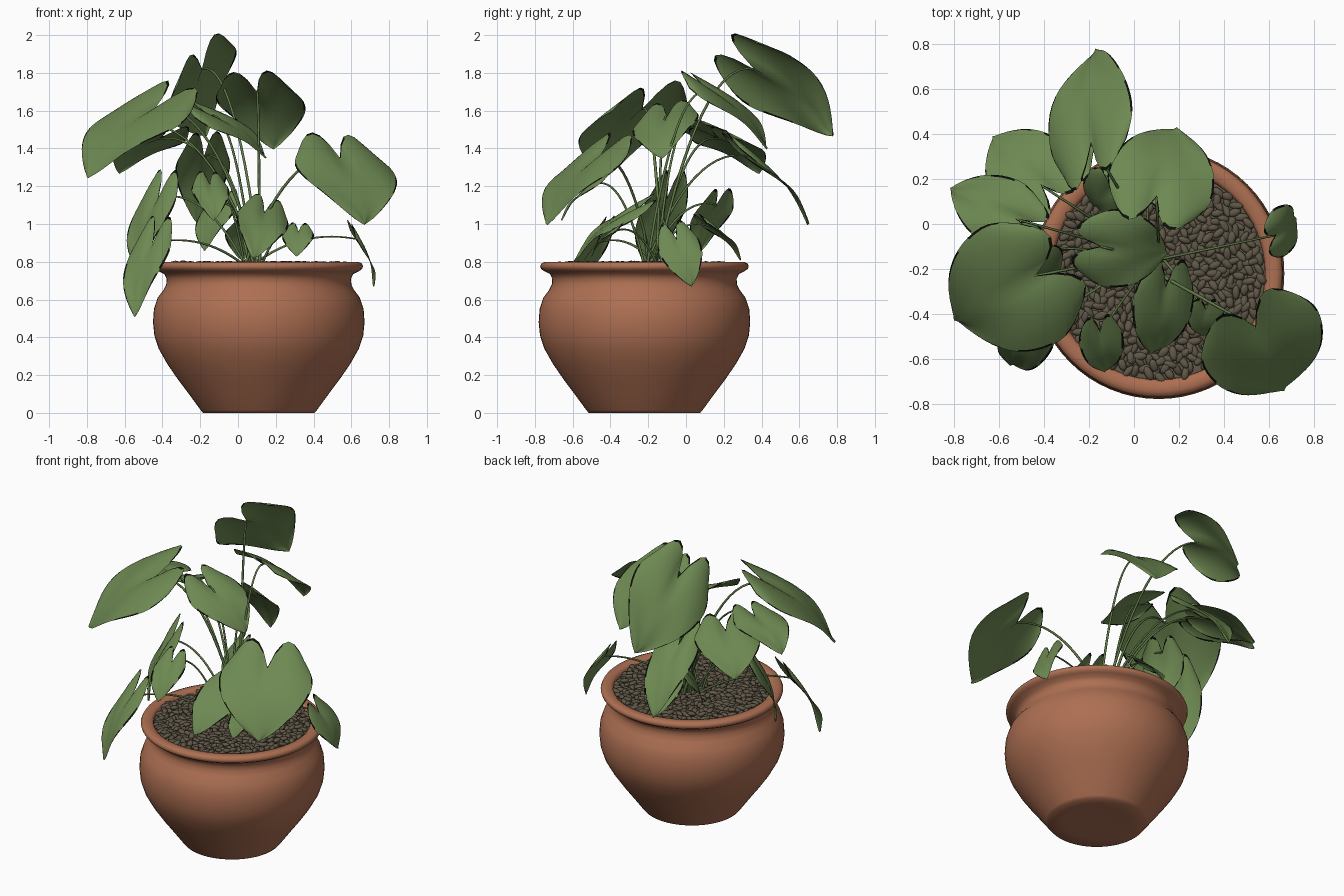
import bpy, bmesh, math, random
from math import sin, cos, pi, radians
from mathutils import Vector, Matrix

random.seed(4)
if "Cube" in bpy.data.objects:
    bpy.data.objects.remove(bpy.data.objects["Cube"])

POT_X, POT_Y = 0.11, -0.22


def material(name, rgb):
    m = bpy.data.materials.new(name)
    m.use_nodes = True
    m.diffuse_color = (*rgb, 1)
    bsdf = m.node_tree.nodes["Principled BSDF"]
    bsdf.inputs["Base Color"].default_value = (*rgb, 1)
    bsdf.inputs["Roughness"].default_value = 0.8
    return m


TERRACOTTA = material("terracotta", (0.42, 0.16, 0.085))
LEAF = material("leaf green", (0.155, 0.25, 0.085))
LEAF_EDGE = material("withered black edge", (0.004, 0.005, 0.003))
STEM = material("stem green", (0.12, 0.2, 0.065))
PEBBLE = material("brown pebble", (0.115, 0.095, 0.063))


def add_object(name, bm, *mats):
    me = bpy.data.meshes.new(name)
    bm.to_mesh(me)
    bm.free()
    ob = bpy.data.objects.new(name, me)
    bpy.context.collection.objects.link(ob)
    for m in mats:
        me.materials.append(m)
    for p in me.polygons:
        p.use_smooth = True
    return ob


# Pot: turned profile from the underside, over the rim and down inside
def lathe(name, profile, mat, segments=64):
    bm = bmesh.new()
    verts = [bm.verts.new((r, 0, z)) for r, z in profile]
    edges = [bm.edges.new(pair) for pair in zip(verts, verts[1:])]
    bmesh.ops.spin(bm, geom=verts + edges, cent=(0, 0, 0), axis=(0, 0, 1),
                   angle=2 * pi, steps=segments)
    bmesh.ops.remove_doubles(bm, verts=bm.verts, dist=0.0005)
    bmesh.ops.recalc_face_normals(bm, faces=bm.faces)
    add_object(name, bm, mat).location = (POT_X, POT_Y, 0)


lathe("pot", [
    (0, 0.004), (0.2, 0.004), (0.295, 0), (0.308, 0.015), (0.37, 0.1),
    (0.43, 0.18), (0.485, 0.26), (0.53, 0.34), (0.553, 0.41), (0.56, 0.48),
    (0.555, 0.55), (0.535, 0.61), (0.505, 0.65), (0.49, 0.68), (0.488, 0.71),
    (0.5, 0.735), (0.53, 0.75), (0.547, 0.762), (0.552, 0.777), (0.545, 0.792),
    (0.525, 0.8), (0.49, 0.797), (0.475, 0.785), (0.47, 0.74)], TERRACOTTA)
lathe("soil", [(0, 0.77), (0.474, 0.77)], PEBBLE)

# Pebbles: flattened ovals spread in a sunflower pattern
bm = bmesh.new()
COUNT = 560
for i in range(COUNT):
    r = 0.462 * math.sqrt((i + 0.5) / COUNT)
    a = i * pi * (3 - math.sqrt(5))
    spot = Vector((r * cos(a) + random.uniform(-0.008, 0.008),
                   r * sin(a) + random.uniform(-0.008, 0.008),
                   random.uniform(0.775, 0.79)))
    turn = Matrix.Rotation(random.uniform(0, pi), 4, "Z") @ \
        Matrix.Rotation(random.uniform(-0.35, 0.35), 4, "Y")
    size = Matrix.Diagonal((random.uniform(0.027, 0.037),
                            random.uniform(0.015, 0.019), 0.013, 1))
    bmesh.ops.create_icosphere(bm, subdivisions=2, radius=1,
                               matrix=Matrix.Translation(spot) @ turn @ size)
add_object("pebbles", bm, PEBBLE).location = (POT_X, POT_Y, 0)


# Leaf: heart-shaped blade with two lobes behind the stem joint
def leaf(name, base, tip, width, roll):
    base, tip = Vector(base), Vector(tip)
    axis = tip - base
    length = axis.length
    axis.normalize()
    side = axis.cross(Vector((0, 0, 1))).normalized()
    side = Matrix.Rotation(radians(roll), 3, axis) @ side
    up = side.cross(axis)
    # Even grid with a narrow strip along the outline
    rim = 0.009 / (width / 2)
    across = [-1] + [(1 - rim) * (j / 6 - 1) for j in range(13)] + [1]
    along = [0, 0.009 / length] + [i / 16 for i in range(1, 17)]
    bm = bmesh.new()
    grid = []
    for s in along:
        # Half width swells just past the joint, then narrows to a point
        half = width / 2 * (0.78 + 0.22 * sin(min(s / 0.25, 1) * pi / 2))
        if s > 0.25:
            half *= cos((s - 0.25) / 0.75 * pi / 2) ** 0.85
        row = []
        for t in across:
            back = 0.38 * sin(pi * 0.9 * abs(t) ** 0.85) * (1 - s) ** 2
            bulge = 0.1 * sin(pi * s) - 0.1 * back
            fold = 0.12 * abs(t) - 0.16 * t * t
            wave = 0.025 * sin(7 * s + 3 * t) * abs(t)
            row.append(bm.verts.new(
                base + axis * length * (s - back) + side * half * t
                + up * (length * (bulge + wave) + width * fold * (1 - s))))
        grid.append(row)
    for i, (a, b) in enumerate(zip(grid, grid[1:])):
        for j in range(len(across) - 1):
            face = bm.faces.new((a[j], a[j + 1], b[j + 1], b[j]))
            # Withered patches come and go along the outline
            outline = i == 0 or j in (0, len(across) - 2)
            if outline and sin(1.1 * i + 1.7 * j + 9 * width) > -0.5:
                face.material_index = 1
    bmesh.ops.remove_doubles(bm, verts=bm.verts, dist=0.0003)
    add_object(name + "_leaf", bm, LEAF, LEAF_EDGE)


# Stem: arched tube from the middle of the pot to the leaf joint
def stem(name, base, radius):
    end = Vector(base)
    root = Vector((0.08 + random.uniform(-0.05, 0.05),
                   -0.17 + random.uniform(-0.05, 0.05), 0.77))
    bend = root.lerp(end, 0.45)
    bend.z = end.z + 0.06
    curve = bpy.data.curves.new(name + "_stem", "CURVE")
    curve.dimensions = "3D"
    curve.bevel_depth = radius
    curve.bevel_resolution = 1
    curve.use_fill_caps = True
    steps = 14
    line = curve.splines.new("POLY")
    line.points.add(steps)
    for i, p in enumerate(line.points):
        t = i / steps
        p.co = (*(root.lerp(bend, t).lerp(bend.lerp(end, t), t)), 1)
        p.radius = 1.2 - 0.4 * t
    ob = bpy.data.objects.new(name + "_stem", curve)
    bpy.context.collection.objects.link(ob)
    curve.materials.append(STEM)


# Each plant part: joint, leaf tip, leaf width, roll in degrees
LEAVES = {
    "top_back": ((-0.19, 0.36, 1.82), (-0.17, 0.78, 1.47), 0.5, -45),
    "upper_centre": ((0.1, 0.12, 1.7), (0.19, 0.43, 1.4), 0.48, 0),
    "large_left": ((-0.44, -0.23, 1.61), (-0.8, -0.43, 1.25), 0.62, -9),
    "large_right": ((0.54, -0.46, 1.35), (0.67, -0.74, 1.0), 0.57, -2),
    "back_lower": ((-0.18, 0.33, 1.36), (-0.21, 0.65, 1.0), 0.29, 0),
    "back_left": ((-0.41, 0.17, 1.45), (-0.63, 0.39, 1.27), 0.4, 0),
    "outer_left": ((-0.52, 0.02, 1.52), (-0.82, 0.16, 1.4), 0.32, 0),
    "middle": ((-0.15, -0.1, 1.57), (0.15, -0.13, 1.35), 0.36, 12),
    "hanging_left": ((-0.45, -0.47, 0.9), (-0.55, -0.63, 0.51), 0.24, 0),
    "side_left": ((-0.42, -0.1, 1.14), (-0.53, -0.19, 0.74), 0.3, 0),
    "front_left": ((-0.15, -0.48, 1.21), (-0.13, -0.66, 1.02), 0.2, 0),
    "front": ((0.14, -0.28, 1.06), (0.08, -0.58, 0.82), 0.28, -18),
    "front_small": ((0.32, -0.38, 0.96), (0.31, -0.5, 0.83), 0.17, 0),
    "hanging_right": ((0.63, -0.05, 0.92), (0.72, 0.03, 0.67), 0.23, 35),
    "inner_left": ((-0.09, 0.16, 1.1), (-0.18, 0.08, 0.86), 0.26, 0),
    "inner_back": ((0.06, 0.12, 0.99), (0.02, 0.29, 0.81), 0.24, 0),
}
for name, (base, tip, width, roll) in LEAVES.items():
    leaf(name, base, tip, width, roll)
    stem(name, base, 0.005 + 0.004 * width)
